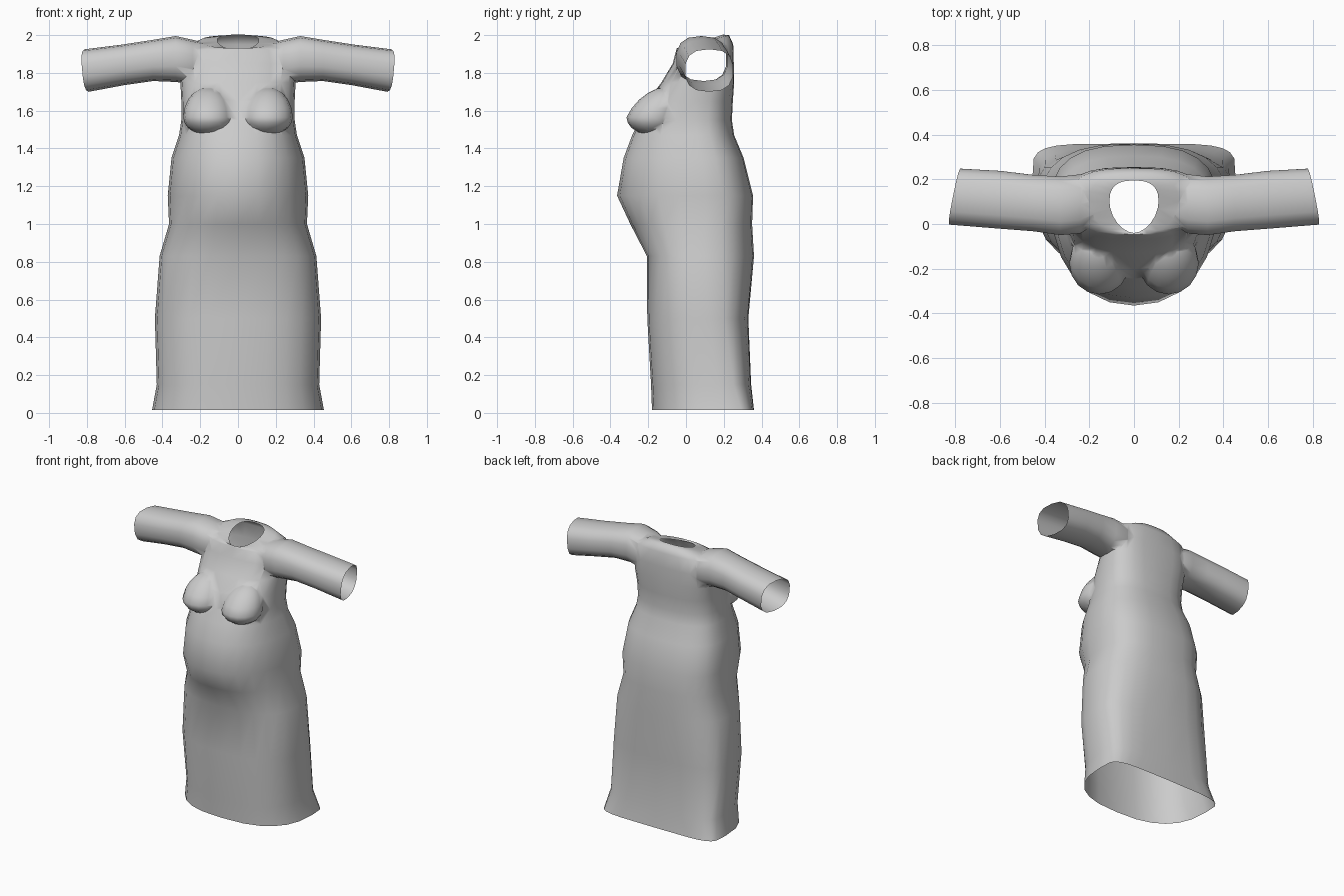
import bpy, bmesh, math
from mathutils import Vector

if "Cube" in bpy.data.objects:
    bpy.data.objects.remove(bpy.data.objects["Cube"])

cloth = bpy.data.materials.new("grey_cloth")
cloth.diffuse_color = (0.6, 0.6, 0.6, 1)
cloth.use_nodes = True
cloth.node_tree.nodes["Principled BSDF"].inputs["Base Color"].default_value = cloth.diffuse_color


def spow(v, e):
    return math.copysign(abs(v) ** (2 / e), v)


def loft(name, rings):
    """Closed solid through rings that have equal point counts."""
    bm = bmesh.new()
    loops = [[bm.verts.new(p) for p in ring] for ring in rings]
    n = len(loops[0])
    for a, b in zip(loops, loops[1:]):
        for i in range(n):
            bm.faces.new((a[i], a[(i + 1) % n], b[(i + 1) % n], b[i]))
    bm.faces.new(loops[0][::-1])
    bm.faces.new(loops[-1])
    bmesh.ops.recalc_face_normals(bm, faces=bm.faces)
    return finish(bm, name)


def finish(bm, name):
    me = bpy.data.meshes.new(name)
    bm.to_mesh(me)
    bm.free()
    me.materials.append(cloth)
    ob = bpy.data.objects.new(name, me)
    bpy.context.collection.objects.link(ob)
    return ob


# Gown body: z, half width, front y, back y, y of widest point, front / back squareness, tilt
BODY = [
    (0.015, 0.455, -0.18, 0.36, 0.20, 2.6, 5.0, 0),
    (0.15, 0.43, -0.185, 0.345, 0.17, 2.6, 3.6, 0),
    (0.50, 0.44, -0.205, 0.33, 0.12, 2.6, 3.0, 0),
    (0.83, 0.415, -0.207, 0.36, 0.10, 2.6, 2.6, 0),
    (1.00, 0.365, -0.295, 0.35, 0.10, 2.3, 2.6, 0),
    (1.15, 0.372, -0.365, 0.355, 0.10, 2.2, 2.6, 0),
    (1.35, 0.352, -0.33, 0.305, 0.08, 2.3, 2.5, 0),
    (1.47, 0.312, -0.285, 0.255, 0.06, 2.4, 2.5, 0),
    (1.55, 0.30, -0.245, 0.243, 0.05, 2.5, 2.6, 0),
    (1.65, 0.30, -0.205, 0.248, 0.05, 2.4, 2.8, 0),
    (1.75, 0.305, -0.13, 0.255, 0.07, 2.4, 3.0, 0),
    (1.85, 0.31, -0.07, 0.253, 0.09, 2.4, 3.0, 0),
    (1.935, 0.29, -0.052, 0.25, 0.10, 2.4, 2.8, 0.10),
    (1.965, 0.20, -0.048, 0.228, 0.10, 2.2, 2.5, 0.25),
    (1.966, 0.11, -0.04, 0.195, 0.10, 1.8, 2.6, 0.35),
]


def body_ring(z, w, yf, yb, ys, ef, eb, tilt, n=24):
    pts = []
    for i in range(n):
        c, s = math.cos(math.tau * i / n), math.sin(math.tau * i / n)
        e, d = (ef, ys - yf) if s < 0 else (eb, yb - ys)
        y = ys + d * spow(s, e)
        pts.append((w * spow(c, e), y, z + tilt * (y - 0.09)))
    return pts


gown = loft("gown", [body_ring(*r) for r in BODY])

# Sleeves: x, bottom z, top z, front y, back y
SLEEVE = [
    (0.14, 1.80, 1.95, 0.02, 0.19),
    (0.24, 1.74, 1.975, -0.045, 0.225),
    (0.33, 1.752, 1.995, -0.052, 0.215),
    (0.45, 1.757, 1.975, -0.035, 0.222),
    (0.62, 1.735, 1.95, -0.022, 0.24),
    (0.835, 1.70, 1.925, -0.005, 0.25),
]


def sleeve_ring(side, x, z0, z1, yf, yb, n=14):
    pts = []
    for i in range(n):
        a = math.tau * (i + 0.5) / n
        y = (yf + yb) / 2 + (yb - yf) / 2 * spow(math.cos(a), 2.6)
        z = (z0 + z1) / 2 + (z1 - z0) / 2 * spow(math.sin(a), 2.6)
        # slanted cuff
        skew = max(0, (x - 0.45) / 0.385)
        pts.append((side * (x - skew * (0.2 * max(y, 0) + 0.09 * (1.925 - z))), y, z))
    return pts


def bust(side):
    bm = bmesh.new()
    bmesh.ops.create_uvsphere(bm, u_segments=16, v_segments=10, radius=1)
    for v in bm.verts:
        x, y, z = v.co
        # upper half is stretched into a slope toward the chest
        v.co = (side * 0.155 + 0.135 * x, -0.175 + 0.14 * y + (0.07 * z if z > 0 else 0),
                1.565 + (0.16 if z > 0 else 0.095) * z)
    return finish(bm, "bust")


parts = [loft("sleeve", [sleeve_ring(s, *r) for r in SLEEVE]) for s in (-1, 1)]
parts += [bust(s) for s in (-1, 1)]

# Merge every part into one cloth surface
for p in parts:
    m = gown.modifiers.new("merge", 'BOOLEAN')
    m.operation, m.solver, m.object = 'UNION', 'EXACT', p
bpy.context.view_layer.objects.active = gown
gown.select_set(True)
for m in list(gown.modifiers):
    bpy.ops.object.modifier_apply(modifier=m.name)
for p in parts:
    bpy.data.objects.remove(p)

# Open the hem, cuffs and neckline
bm = bmesh.new()
bm.from_mesh(gown.data)
bm.normal_update()
neck_n = Vector((0, -0.35, 1)).normalized()
caps = []
for f in bm.faces:
    c = f.calc_center_median()
    hem = all(v.co.z < 0.03 for v in f.verts)
    cuff = abs(c.x) > 0.74 and abs(f.normal.x) > 0.8
    neck = all(abs(v.co.z - 1.966 - 0.35 * (v.co.y - 0.09)) < 0.002 and abs(v.co.x) < 0.115
               for v in f.verts) and f.normal.dot(neck_n) > 0.9
    if hem or cuff or neck:
        caps.append(f)
bmesh.ops.delete(bm, geom=caps, context='FACES')
bm.to_mesh(gown.data)
bm.free()
bpy.ops.object.shade_smooth_by_angle(angle=math.radians(65))
